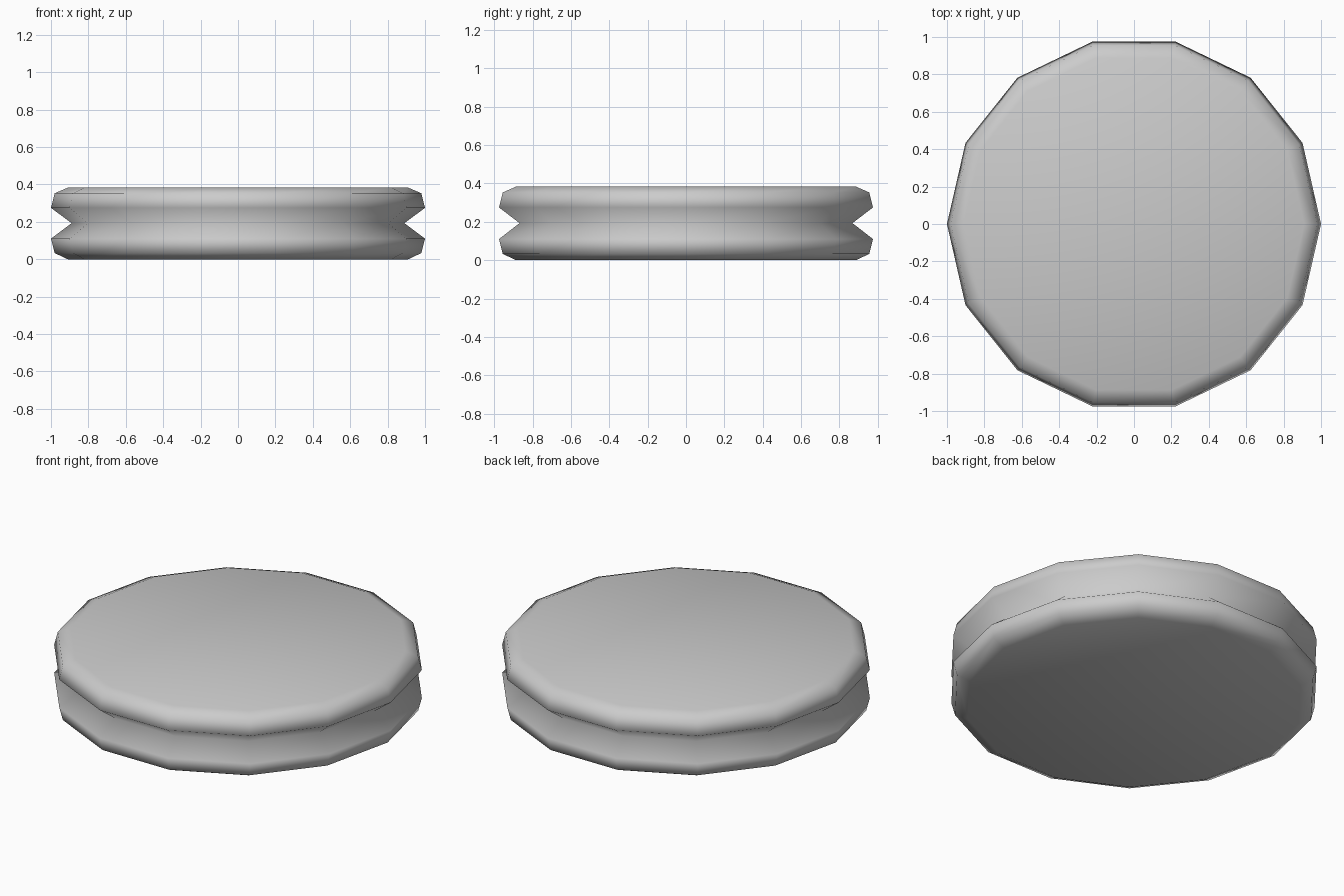
import bpy, bmesh, math

if "Cube" in bpy.data.objects:
    bpy.data.objects.remove(bpy.data.objects["Cube"])

SIDES = 14
# Profile (radius, z) from bottom rim, through the V groove, to top rim
PROFILE = [(0.91, 0.0), (0.98, 0.033), (1.0, 0.11), (0.89, 0.193),
           (1.0, 0.275), (0.98, 0.353), (0.91, 0.383)]

bm = bmesh.new()
rings = []
for r, z in PROFILE:
    rings.append([bm.verts.new((r * math.cos(math.tau * i / SIDES),
                                r * math.sin(math.tau * i / SIDES), z))
                  for i in range(SIDES)])

# Side walls
for low, high in zip(rings, rings[1:]):
    for i in range(SIDES):
        j = (i + 1) % SIDES
        bm.faces.new((low[i], low[j], high[j], high[i]))

# Flat caps
bm.faces.new(rings[-1])
bm.faces.new(rings[0][::-1])
for face in bm.faces:
    face.smooth = True

# Grooved disc
mesh = bpy.data.meshes.new("grooved_disc")
bm.to_mesh(mesh)
bm.free()
disc = bpy.data.objects.new("grooved_disc", mesh)
bpy.context.collection.objects.link(disc)
